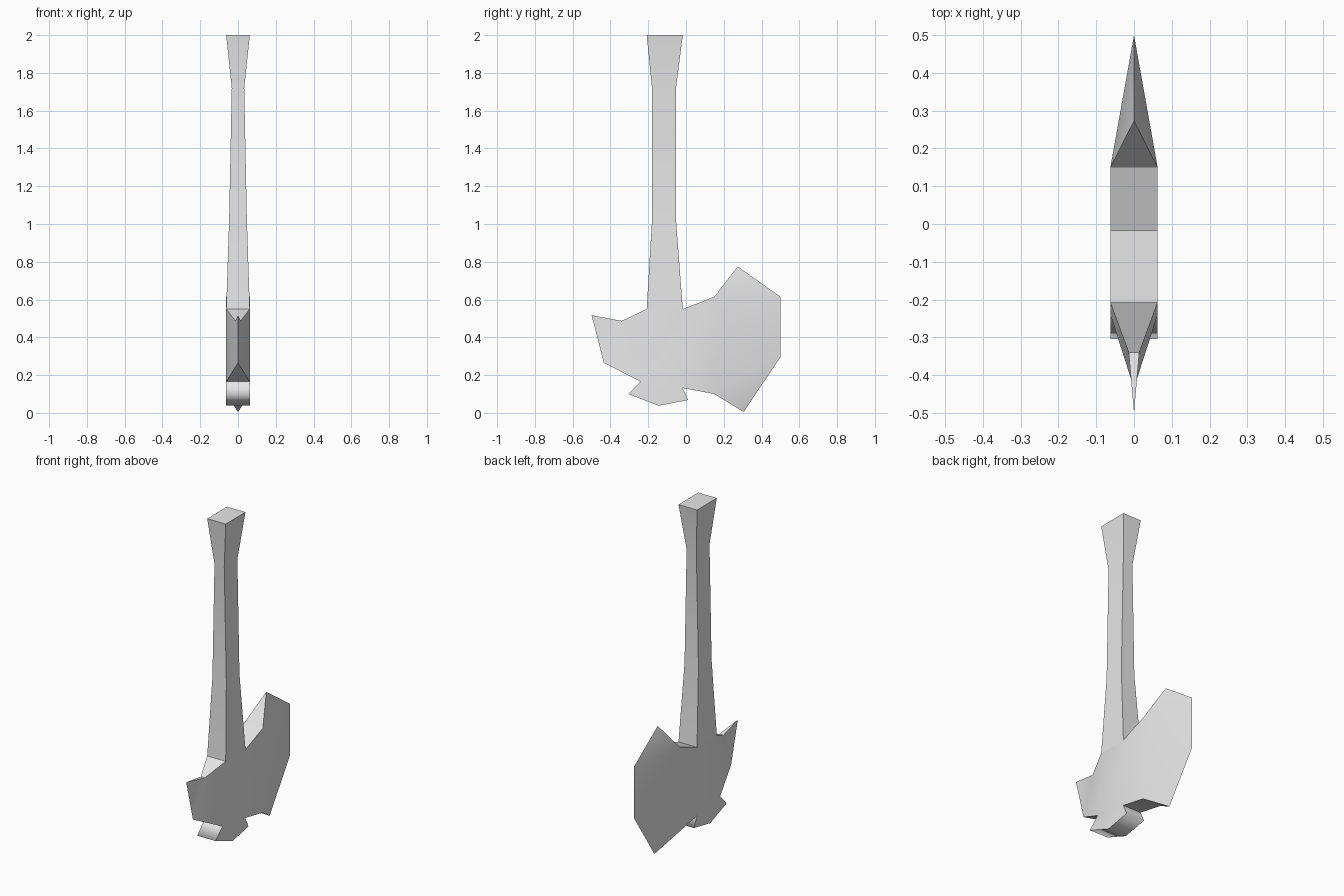
import bpy
import bmesh
import math

cube = bpy.data.objects.get("Cube")
if cube:
    bpy.data.objects.remove(cube, do_unlink=True)

# One plain grey for the whole axe
grey = bpy.data.materials.new("light_grey")
grey.use_nodes = True
grey.diffuse_color = (0.8, 0.8, 0.8, 1)
bsdf = next(n for n in grey.node_tree.nodes if n.type == 'BSDF_PRINCIPLED')
bsdf.inputs["Base Color"].default_value = (0.8, 0.8, 0.8, 1)


def finish(name, bm, soft_edge=None):
    """Turn a bmesh into an object, smooth except at hard edges."""
    bmesh.ops.recalc_face_normals(bm, faces=bm.faces)
    for f in bm.faces:
        f.smooth = True
    for e in bm.edges:
        hard = len(e.link_faces) == 2 and e.calc_face_angle() > math.radians(30)
        e.smooth = not hard or bool(soft_edge and soft_edge(e))
    mesh = bpy.data.meshes.new(name)
    bm.to_mesh(mesh)
    bm.free()
    mesh.materials.append(grey)
    obj = bpy.data.objects.new(name, mesh)
    bpy.context.collection.objects.link(obj)
    return obj


W = 0.0625  # half thickness of the head

# Handle: rectangular rings (z, y front, y back, half width), open at the head
RINGS = [(0.55, -0.208, -0.017, W), (1.02, -0.18, -0.053, 0.047),
         (1.72, -0.18, -0.053, 0.033), (2.0, -0.208, -0.017, W)]
bm = bmesh.new()
loops = [[bm.verts.new(p) for p in
          ((-w, y0, z), (w, y0, z), (w, y1, z), (-w, y1, z))]
         for z, y0, y1, w in RINGS]
for a, b in zip(loops, loops[1:]):
    for i in range(4):
        j = (i + 1) % 4
        bm.faces.new((a[i], a[j], b[j], b[i]))
bm.faces.new(loops[-1])
finish("handle", bm)

# Head outline (y, z, half width), going round from the handle socket
OUTLINE = [
    (-0.208, 0.55, W), (-0.017, 0.55, W),                   # 0-1 socket
    (0.15, 0.615, W), (0.273, 0.775, 0), (0.5, 0.615, 0),   # 2-4 blade top
    (0.5, 0.295, 0), (0.305, 0.005, 0), (0.15, 0.10, W),    # 5-7 blade bottom
    (-0.018, 0.132, W), (0.012, 0.068, W),                  # 8-9 notch
    (-0.145, 0.038, W), (-0.305, 0.10, W),                  # 10-11 lower lug
    (-0.24, 0.165, W), (-0.435, 0.265, 0),                  # 12-13 spike bottom
    (-0.5, 0.517, 0), (-0.34, 0.487, 0.014)]                # 14-15 spike top
# Side panels: body, blade, spike
PANELS = [(0, 1, 2, 7, 8, 9, 10, 11, 12),
          (2, 3, 4), (2, 4, 5, 7), (7, 5, 6),
          (0, 12, 15), (15, 12, 13), (15, 13, 14)]

bm = bmesh.new()
left = [bm.verts.new((w, y, z)) for y, z, w in OUTLINE]
right = [bm.verts.new((-w, y, z)) if w else v
         for (y, z, w), v in zip(OUTLINE, left)]
for panel in PANELS:
    bm.faces.new([left[i] for i in panel])
    bm.faces.new([right[i] for i in reversed(panel)])
# Rim between the two sides, leaving the socket open
for i in range(1, len(OUTLINE)):
    j = (i + 1) % len(OUTLINE)
    corners = list(dict.fromkeys((left[i], left[j], right[j], right[i])))
    if len(corners) > 2:
        bm.faces.new(corners)


# The cross edges of the lower lug are shaded as rounded
def on_lug(e):
    a, b = (v.co for v in e.verts)
    return abs(a.x - b.x) > 0.1 and max(a.z, b.z) < 0.11 and a.y < 0.1


finish("axe_head", bm, on_lug)
